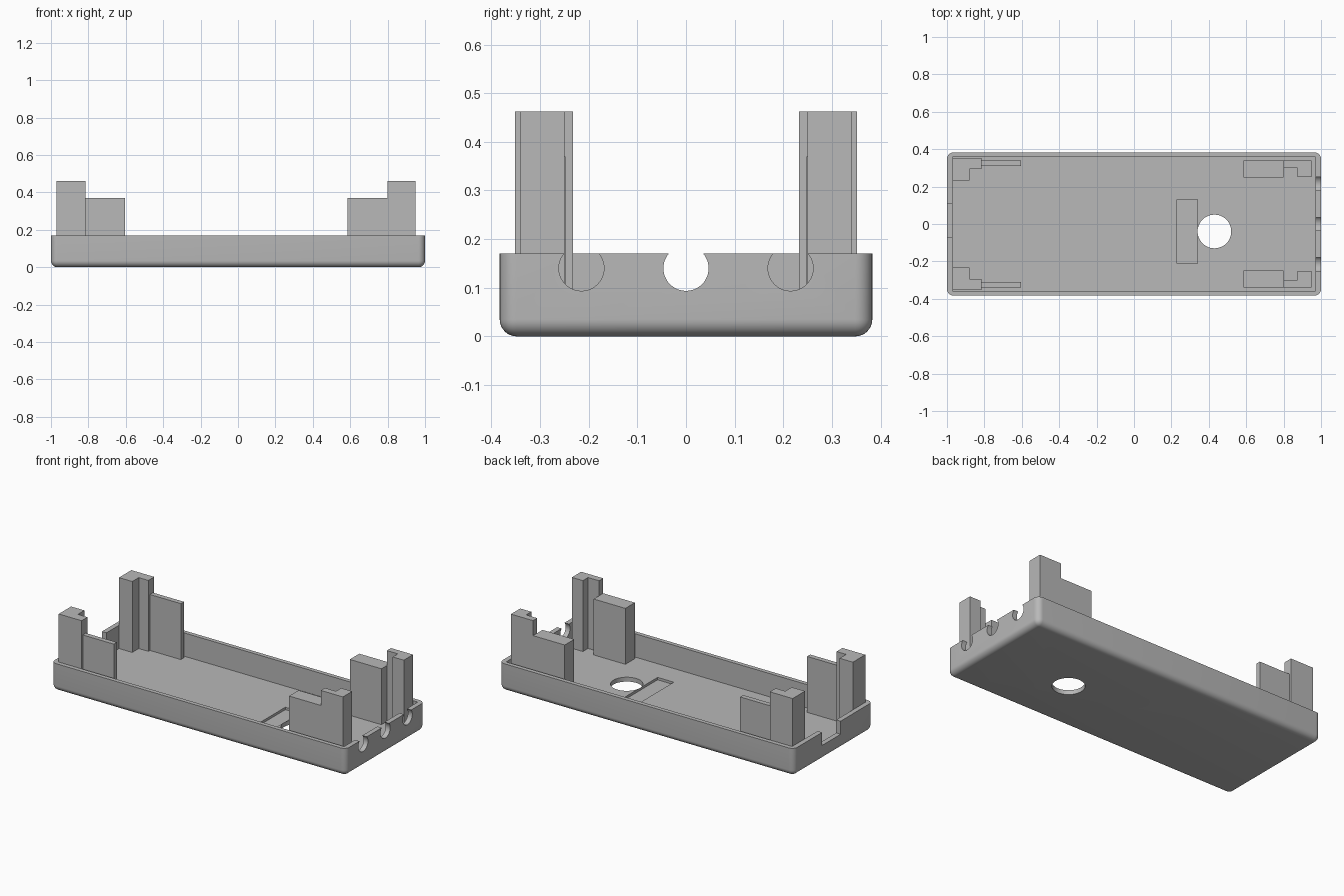
import bpy
import bmesh

old = bpy.data.objects.get("Cube")
if old:
    bpy.data.objects.remove(old, do_unlink=True)

GREY = (0.48, 0.48, 0.48, 1)
mat = bpy.data.materials.new("grey plastic")
mat.use_nodes = True
mat.diffuse_color = GREY
mat.node_tree.nodes["Principled BSDF"].inputs["Base Color"].default_value = GREY

LENGTH, DEPTH, RIM, FLOOR = 2.0, 0.766, 0.17, 0.027


def prism(name, outline, z0, z1):
    """Extrude an xy outline from z0 to z1."""
    bm = bmesh.new()
    face = bm.faces.new([bm.verts.new((x, y, z0)) for x, y in outline])
    top = bmesh.ops.extrude_face_region(bm, geom=[face])["geom"]
    verts = [v for v in top if isinstance(v, bmesh.types.BMVert)]
    bmesh.ops.translate(bm, vec=(0, 0, z1 - z0), verts=verts)
    bmesh.ops.recalc_face_normals(bm, faces=bm.faces)
    mesh = bpy.data.meshes.new(name)
    bm.to_mesh(mesh)
    bm.free()
    mesh.materials.append(mat)
    obj = bpy.data.objects.new(name, mesh)
    bpy.context.collection.objects.link(obj)
    return obj


def box(name, x0, x1, y0, y1, z0, z1):
    return prism(name, [(x0, y0), (x1, y0), (x1, y1), (x0, y1)], z0, z1)


def cylinder(name, radius, depth, location, rotation=(0, 0, 0)):
    bpy.ops.mesh.primitive_cylinder_add(vertices=48, radius=radius, depth=depth,
                                        location=location, rotation=rotation)
    obj = bpy.context.object
    obj.name = name
    obj.data.materials.append(mat)
    return obj


def activate(obj):
    bpy.ops.object.select_all(action="DESELECT")
    obj.select_set(True)
    bpy.context.view_layer.objects.active = obj


def cut(target, cutter):
    cutter.hide_render = True
    mod = target.modifiers.new("cut", "BOOLEAN")
    mod.operation = "DIFFERENCE"
    mod.solver = "EXACT"
    mod.object = cutter
    activate(target)
    bpy.ops.object.modifier_apply(modifier=mod.name)
    bpy.data.objects.remove(cutter, do_unlink=True)


# Tray: block with rounded corners and underside
tray = box("tray", -LENGTH / 2, LENGTH / 2, -DEPTH / 2, DEPTH / 2, 0, RIM)
bm = bmesh.new()
bm.from_mesh(tray.data)
edges = [e for e in bm.edges if min(v.co.z for v in e.verts) < 0.01]
bmesh.ops.bevel(bm, geom=edges, offset=0.035, segments=8, profile=0.5, affect="EDGES")
bm.to_mesh(tray.data)
bm.free()

# Tray interior, floor recess, end slot and round floor hole
cut(tray, box("cavity", -0.97, 0.97, -0.357, 0.357, FLOOR, 0.5))
cut(tray, box("floor_recess", 0.23, 0.34, -0.21, 0.13, 0.012, 0.1))
cut(tray, box("end_slot", -1.1, -0.95, -0.07, 0.11, 0.09, 0.3))
cut(tray, cylinder("floor_hole", 0.09, 0.2, (0.43, -0.04, 0)))

# Three round cable notches in the right-hand end wall
for y in (-0.215, 0, 0.215):
    cut(tray, cylinder("cable_notch", 0.0465, 0.15, (1.0, y, 0.14), (0, 1.570796, 0)))

activate(tray)
bpy.ops.object.shade_smooth_by_angle(angle=0.6)

# Corner posts with lower guide plates, mirrored front to back
TALL, LOW, BASE = 0.462, 0.37, FLOOR - 0.005
end_post = [(-0.97, 0.352), (-0.815, 0.352), (-0.815, 0.295),
            (-0.88, 0.295), (-0.88, 0.232), (-0.97, 0.232)]
notch_post = [(0.8, 0.34), (0.95, 0.34), (0.95, 0.25),
              (0.875, 0.25), (0.875, 0.3), (0.8, 0.3)]
thin_plate = [(-0.815, 0.31), (-0.605, 0.31), (-0.605, 0.34), (-0.815, 0.34)]
thick_plate = [(0.585, 0.248), (0.8, 0.248), (0.8, 0.34), (0.585, 0.34)]

for side, s in (("front", -1), ("back", 1)):
    for name, outline, top in (("slot_end_post", end_post, TALL),
                               ("cable_end_post", notch_post, TALL),
                               ("thin_guide_plate", thin_plate, LOW),
                               ("thick_guide_block", thick_plate, LOW)):
        prism(f"{side}_{name}", [(x, s * y) for x, y in outline], BASE, top)
